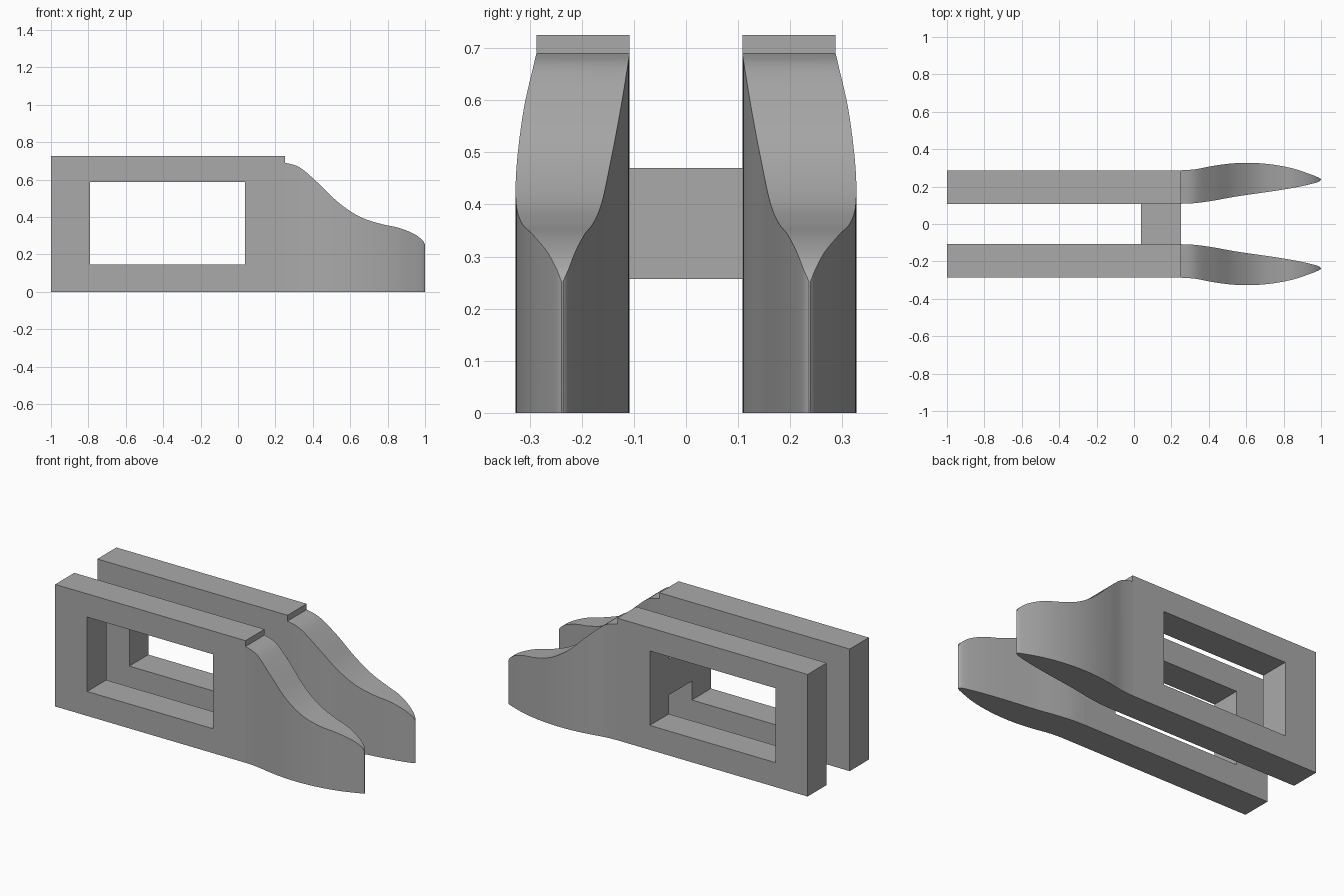
import bpy
import bmesh
import math
from mathutils import Vector

cube = bpy.data.objects.get("Cube")
if cube:
    bpy.data.objects.remove(cube)

grey = bpy.data.materials.new("plain grey")
grey.use_nodes = True
colour = (0.40, 0.40, 0.40, 1)
grey.diffuse_color = colour
grey.node_tree.nodes["Principled BSDF"].inputs["Base Color"].default_value = colour

INNER, OUTER = 0.108, 0.287      # side plate thickness range
STEP_X, TOP = 0.25, 0.725        # where the plate ends and its height


def finish(name, bm, mirrored=False, smooth=False):
    bmesh.ops.recalc_face_normals(bm, faces=bm.faces)
    mesh = bpy.data.meshes.new(name)
    bm.to_mesh(mesh)
    bm.free()
    mesh.materials.append(grey)
    obj = bpy.data.objects.new(name, mesh)
    bpy.context.collection.objects.link(obj)
    if mirrored:
        mod = obj.modifiers.new("other side", 'MIRROR')
        mod.use_axis = (False, True, False)
        mod.use_mirror_merge = False
    if smooth:
        bpy.ops.object.select_all(action='DESELECT')
        obj.select_set(True)
        bpy.context.view_layer.objects.active = obj
        bpy.ops.object.shade_smooth_by_angle(angle=math.radians(35))
    return obj


def rectangle(bm, x0, x1, z0, z1, y):
    return [bm.verts.new((x, y, z)) for x, z in ((x0, z0), (x1, z0), (x1, z1), (x0, z1))]


def extrude_y(bm, faces, depth):
    new = bmesh.ops.extrude_face_region(bm, geom=faces)["geom"]
    verts = [g for g in new if isinstance(g, bmesh.types.BMVert)]
    bmesh.ops.translate(bm, verts=verts, vec=(0, depth, 0))


# Side plates: rectangular frames with a window
bm = bmesh.new()
rim = rectangle(bm, -1, STEP_X, 0, TOP, INNER)
window = rectangle(bm, -0.79, 0.037, 0.145, 0.587, INNER)
ring = []
for i in range(4):
    j = (i + 1) % 4
    ring.append(bm.faces.new((rim[i], rim[j], window[j], window[i])))
extrude_y(bm, ring, OUTER - INNER)
finish("side_plates", bm, mirrored=True)

# Cross block joining the plates
bm = bmesh.new()
block = bm.faces.new(rectangle(bm, 0.037, STEP_X, 0.257, 0.47, -INNER))
extrude_y(bm, [block], 2 * INNER)
finish("cross_block", bm)

# Tapered noses: stations of x, top height, inner y, outer y
stations = [Vector(s) for s in (
    (0.25, 0.69, 0.108, 0.287), (0.33, 0.665, 0.112, 0.293),
    (0.43, 0.58, 0.126, 0.312), (0.54, 0.475, 0.146, 0.325),
    (0.65, 0.402, 0.162, 0.326), (0.76, 0.364, 0.178, 0.315),
    (0.86, 0.342, 0.195, 0.294), (0.94, 0.31, 0.212, 0.267),
    (0.985, 0.277, 0.225, 0.249), (1.0, 0.252, 0.236, 0.239))]


def spline(points, steps):
    ends = [points[0]] + points + [points[-1]]
    for a, b, c, d in zip(ends, ends[1:], ends[2:], ends[3:]):
        for k in range(steps):
            t = k / steps
            yield 0.5 * (2 * b + (c - a) * t + (2 * a - 5 * b + 4 * c - d) * t ** 2
                         + (3 * b - a - 3 * c + d) * t ** 3)
    yield points[-1]


bm = bmesh.new()
previous = None
for x, top, inner, outer in spline(stations, 6):
    section = [bm.verts.new(p) for p in (
        (x, inner, 0), (x, outer, 0), (x, outer, top), (x, inner, top))]
    if previous:
        for i in range(4):
            j = (i + 1) % 4
            bm.faces.new((previous[i], previous[j], section[j], section[i]))
    else:
        bm.faces.new(section)
    previous = section
bm.faces.new(previous)
finish("tapered_noses", bm, mirrored=True, smooth=True)
